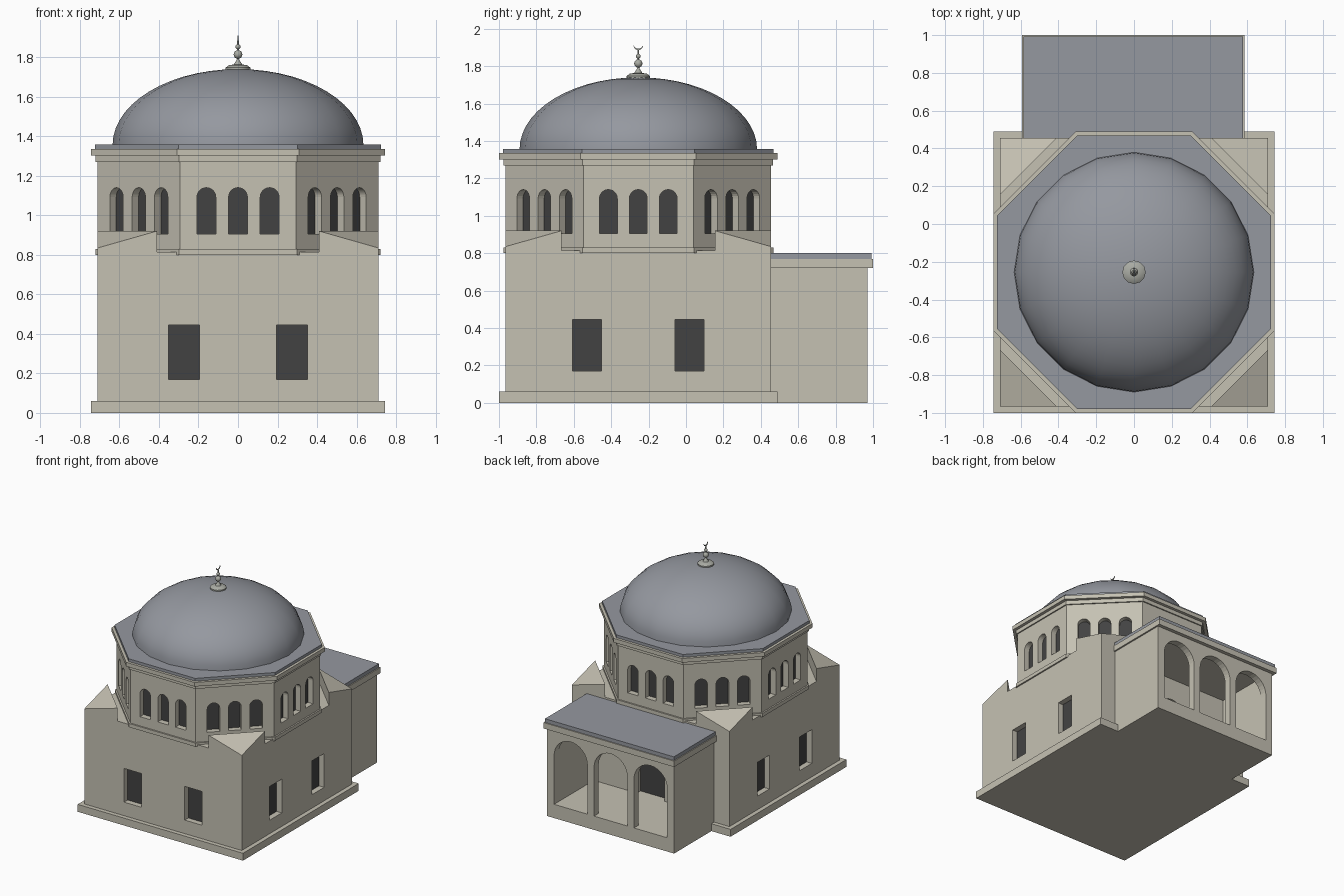
import bpy, bmesh, math
from mathutils import Matrix, Vector

if "Cube" in bpy.data.objects:
    bpy.data.objects.remove(bpy.data.objects["Cube"], do_unlink=True)

CY = -0.255          # centre of the domed hall along y
HALF = 0.71          # half width of the hall
AXIS = Matrix.Translation((0, CY, 0))


def material(name, rgb):
    m = bpy.data.materials.new(name)
    m.use_nodes = True
    m.diffuse_color = (*rgb, 1)
    m.node_tree.nodes["Principled BSDF"].inputs["Base Color"].default_value = (*rgb, 1)
    return m


STONE = material("cream stone", (0.56, 0.535, 0.45))
LEAD = material("grey lead", (0.30, 0.315, 0.35))
DARK = material("dark opening", (0.055, 0.055, 0.055))
METAL = material("pale metal", (0.40, 0.41, 0.37))


def finish(name, bm, mat, smooth=None):
    bmesh.ops.recalc_face_normals(bm, faces=bm.faces)
    mesh = bpy.data.meshes.new(name)
    bm.to_mesh(mesh)
    bm.free()
    mesh.materials.append(mat)
    ob = bpy.data.objects.new(name, mesh)
    bpy.context.collection.objects.link(ob)
    if smooth:
        bpy.ops.object.select_all(action="DESELECT")
        ob.select_set(True)
        bpy.context.view_layer.objects.active = ob
        bpy.ops.object.shade_smooth_by_angle(angle=math.radians(smooth))
    return ob


def add_prism(bm, outline, offset, matrix=Matrix()):
    """Extrude a closed outline of 3D points by an offset."""
    near = [bm.verts.new(matrix @ Vector(p)) for p in outline]
    far = [bm.verts.new(matrix @ (Vector(p) + Vector(offset))) for p in outline]
    bm.faces.new(near)
    bm.faces.new(far[::-1])
    for i in range(len(near)):
        j = (i + 1) % len(near)
        bm.faces.new((near[i], far[i], far[j], near[j]))


def add_box(bm, x0, x1, y0, y1, z0, z1):
    add_prism(bm, [(x0, y0, z0), (x1, y0, z0), (x1, y1, z0), (x0, y1, z0)], (0, 0, z1 - z0))


def box(name, mat, *bounds):
    bm = bmesh.new()
    add_box(bm, *bounds)
    return finish(name, bm, mat)


def octagon(name, mat, apothem, z0, z1):
    r = apothem / math.cos(math.pi / 8)
    bm = bmesh.new()
    angles = [math.pi / 8 + k * math.pi / 4 for k in range(8)]
    add_prism(bm, [(r * math.cos(a), r * math.sin(a), z0) for a in angles], (0, 0, z1 - z0), AXIS)
    return finish(name, bm, mat)


def opening(u, width, z0, z1, y, arched, steps=12):
    """Outline of a rectangular or round-headed opening facing -y."""
    r = width / 2
    pts = [(u - r, y, z0), (u + r, y, z0)]
    if not arched:
        return pts + [(u + r, y, z1), (u - r, y, z1)]
    arc = [math.pi * i / steps for i in range(steps + 1)]
    return pts + [(u + r * math.cos(a), y, z1 - r + r * math.sin(a)) for a in arc]


def cut(ob, bm):
    """Subtract a cutter mesh and bake the result."""
    cutter = finish("cutter", bm, STONE)
    cutter.hide_render = True
    mod = ob.modifiers.new("openings", "BOOLEAN")
    mod.operation, mod.solver, mod.object = "DIFFERENCE", "EXACT", cutter
    bpy.context.view_layer.update()
    graph = bpy.context.evaluated_depsgraph_get()
    mesh = bpy.data.meshes.new_from_object(ob.evaluated_get(graph))
    ob.modifiers.clear()
    ob.data = mesh
    bpy.data.objects.remove(cutter, do_unlink=True)


def recess(ob, name, specs, depth=0.05):
    """Sink openings into a wall and fit dark panes at the back of each."""
    holes, panes = bmesh.new(), bmesh.new()
    for turn, u, width, z0, z1, arched in specs:
        m = AXIS @ Matrix.Rotation(turn, 4, "Z")
        add_prism(holes, opening(u, width, z0, z1, -HALF - 0.02, arched), (0, depth + 0.02, 0), m)
        add_prism(panes, opening(u, width, z0, z1, -HALF + depth - 0.004, arched), (0, 0.006, 0), m)
    cut(ob, holes)
    finish(name, panes, DARK)


def revolve(name, mat, profile, segments, smooth):
    bm = bmesh.new()
    verts = [bm.verts.new((r, 0, z)) for r, z in profile]
    edges = [bm.edges.new(p) for p in zip(verts, verts[1:])]
    bmesh.ops.spin(bm, geom=verts + edges, cent=(0, 0, 0), axis=(0, 0, 1),
                   angle=2 * math.pi, steps=segments)
    bmesh.ops.remove_doubles(bm, verts=bm.verts, dist=0.0005)
    bm.transform(AXIS)
    return finish(name, bm, mat, smooth)


# Square hall with plinth, windows and a doorway into the porch
box("plinth", STONE, -0.745, 0.745, CY - 0.745, CY + 0.745, 0, 0.06)
hall = box("hall_walls", STONE, -HALF, HALF, CY - HALF, CY + HALF, 0.03, 0.815)
hall_openings = [(turn, u, 0.155, 0.17, 0.445, False)
                 for turn in (0, math.pi / 2, -math.pi / 2) for u in (-0.273, 0.273)]
hall_openings.append((math.pi, 0, 0.25, 0.11, 0.51, True))
recess(hall, "hall_panes", hall_openings)

# Sloped corner wedges beside the drum
wedges = bmesh.new()
inner = HALF - 0.3
for k in range(4):
    m = AXIS @ Matrix.Rotation(k * math.pi / 2, 4, "Z")
    plan = [(HALF, HALF, 0.835), (inner, HALF, 0.92), (HALF, inner, 0.92)]
    low = [wedges.verts.new(m @ Vector((x, y, 0.815))) for x, y, z in plan]
    top = [wedges.verts.new(m @ Vector(p)) for p in plan]
    wedges.faces.new(low)
    wedges.faces.new(top)
    for i in range(3):
        j = (i + 1) % 3
        wedges.faces.new((low[i], low[j], top[j], top[i]))
finish("corner_wedges", wedges, STONE)

# Eight-sided drum with three arched windows per face
drum = octagon("drum", STONE, HALF, 0.805, 1.31)
recess(drum, "drum_panes", [(k * math.pi / 4, u, 0.095, 0.905, 1.14, True)
                            for k in range(8) for u in (-0.16, 0, 0.16)])
octagon("drum_string_course", STONE, 0.722, 0.80, 0.83)
octagon("drum_lower_cornice", STONE, 0.72, 1.27, 1.305)
octagon("drum_cornice", STONE, 0.745, 1.302, 1.335)
octagon("drum_roof", LEAD, 0.724, 1.33, 1.358)

# Dome
arc = [math.pi / 2 * i / 14 for i in range(15)]
revolve("dome", LEAD, [(0.635 * math.cos(a), 1.355 + 0.385 * math.sin(a)) for a in arc], 20, 40)

# Finial with two balls and a crescent
stem = [(0, 1.73), (0.062, 1.735), (0.062, 1.748), (0.045, 1.76), (0.022, 1.763), (0.008, 1.785)]
for radius, z in ((0.022, 1.814), (0.013, 1.853)):
    stem += [(max(radius * math.sin(a), 0.005), z - radius * math.cos(a))
             for a in (math.pi * i / 8 for i in range(9))]
stem += [(0.004, 1.885), (0, 1.889)]
revolve("finial", METAL, stem, 12, 40)
crescent = bmesh.new()
ts = [i / 12 for i in range(13)]


def horn(t, thin):
    a = math.pi * (1.0 + t)
    r = 0.025 - thin * math.sin(math.pi * t)
    return (-0.003, r * math.cos(a), 1.911 + r * math.sin(a))


add_prism(crescent, [horn(t, 0) for t in ts] + [horn(t, 0.008) for t in ts[-2:0:-1]],
          (0.006, 0, 0), AXIS)
finish("crescent", crescent, METAL)

# Porch at the back: hollow shell with three arches
porch = box("porch_walls", STONE, -0.572, 0.572, 0.445, 0.97, 0, 0.725)
room = bmesh.new()
add_box(room, -0.512, 0.512, 0.42, 0.91, 0.11, 0.69)
cut(porch, room)
arches = bmesh.new()
for u in (-0.36, 0, 0.36):
    add_prism(arches, opening(u, 0.3, 0.112, 0.66, 0.88, True, 16), (0, 0.15, 0))
cut(porch, arches)
box("porch_cornice", STONE, -0.592, 0.585, 0.445, 1.0, 0.722, 0.77)
box("porch_roof", LEAD, -0.585, 0.577, 0.445, 0.992, 0.77, 0.80)
